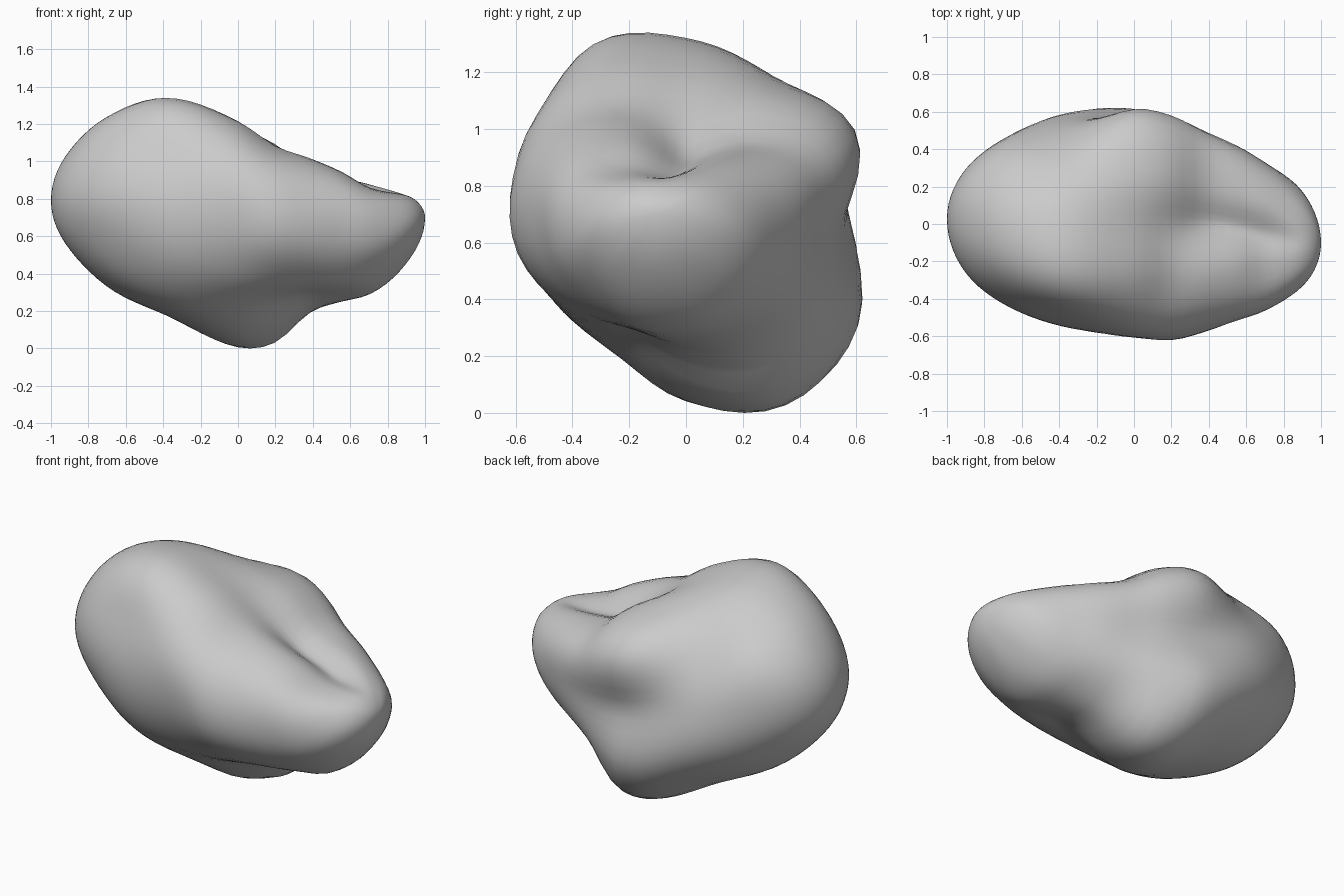
import bpy, bmesh, math

if "Cube" in bpy.data.objects:
    bpy.data.objects.remove(bpy.data.objects["Cube"])

# Cross-sections along x: x, centre y, centre z,
# then radii every 30 degrees, counted from +y towards +z
SECTIONS = [
    (-.92, .02, .79, (.25, .25, .245, .24, .245, .25, .25, .24, .235, .235, .24, .25)),
    (-.707, .01, .79, (.44, .43, .42, .44, .465, .44, .43, .42, .44, .455, .47, .47)),
    (-.383, .00, .75, (.56, .52, .53, .57, .635, .56, .545, .55, .56, .57, .62, .65)),
    (.00, .00, .65, (.56, .69, .59, .54, .63, .65, .59, .53, .50, .61, .71, .70)),
    (.20, .00, .62, (.53, .65, .54, .43, .53, .63, .61, .50, .43, .53, .66, .61)),
    (.383, .00, .60, (.47, .54, .41, .31, .48, .58, .565, .46, .36, .39, .46, .49)),
    (.55, -.02, .59, (.43, .47, .37, .27, .41, .51, .485, .41, .34, .34, .37, .41)),
    (.707, -.05, .58, (.37, .40, .34, .25, .32, .42, .40, .33, .30, .29, .31, .34)),
    (.92, -.09, .66, (.24, .21, .165, .15, .165, .20, .22, .20, .18, .18, .19, .22)),
]
RINGS, SIDES = 48, 60


def hermite(knots, vals, t):
    """Smooth curve through values at unevenly spaced knots."""
    n = len(knots)
    i = max(k for k in range(n - 1) if knots[k] <= t)
    slope = lambda k: ((vals[min(k + 1, n - 1)] - vals[max(k - 1, 0)])
                       / (knots[min(k + 1, n - 1)] - knots[max(k - 1, 0)]))
    h = knots[i + 1] - knots[i]
    u = (t - knots[i]) / h
    return ((2*u**3 - 3*u**2 + 1) * vals[i] + (u**3 - 2*u**2 + u) * h * slope(i)
            + (3*u**2 - 2*u**3) * vals[i + 1] + (u**3 - u**2) * h * slope(i + 1))


# Radii relative to a round body, so both ends close smoothly
knots = [0] + [math.acos(-s[0]) for s in SECTIONS] + [math.pi]
cy = [.03] + [s[1] for s in SECTIONS] + [-.1]
cz = [.79] + [s[2] for s in SECTIONS] + [.70]
rel = [[r / math.sin(t) for r in s[3]] for t, s in zip(knots[1:], SECTIONS)]
rel = [rel[0]] + rel + [rel[-1]]

# Rock body: rings lofted along x
bm = bmesh.new()
rings = []
for i in range(1, RINGS):
    t = math.pi * i / RINGS
    y0, z0 = hermite(knots, cy, t), hermite(knots, cz, t)
    radii = [hermite(knots, [row[k] for row in rel], t) * math.sin(t) for k in range(12)]
    around = [radii[(k - 2) % 12] for k in range(17)]      # wrapped past both ends
    ring = []
    for j in range(SIDES):
        a = math.tau * j / SIDES
        r = hermite(list(range(-2, 15)), around, 12 * j / SIDES)
        ring.append(bm.verts.new((-math.cos(t), y0 + r * math.cos(a), z0 + r * math.sin(a))))
    rings.append(ring)
for p, q in zip(rings, rings[1:]):
    for j in range(SIDES):
        k = (j + 1) % SIDES
        bm.faces.new((p[j], p[k], q[k], q[j]))

# Rounded end tips
for ring, x, y, z in ((rings[0], -1, cy[0], cz[0]), (rings[-1], 1, cy[-1], cz[-1])):
    tip = bm.verts.new((x, y, z))
    for j in range(SIDES):
        bm.faces.new((ring[j], ring[(j + 1) % SIDES], tip))
bmesh.ops.recalc_face_normals(bm, faces=bm.faces)

# Stand on the ground, centred in y
zs = [v.co.z for v in bm.verts]
ys = [v.co.y for v in bm.verts]
bmesh.ops.translate(bm, verts=bm.verts, vec=(0, -(min(ys) + max(ys)) / 2, -min(zs)))

mesh = bpy.data.meshes.new("rock")
bm.to_mesh(mesh)
bm.free()
mesh.polygons.foreach_set("use_smooth", [True] * len(mesh.polygons))
rock = bpy.data.objects.new("rock", mesh)
bpy.context.collection.objects.link(rock)
